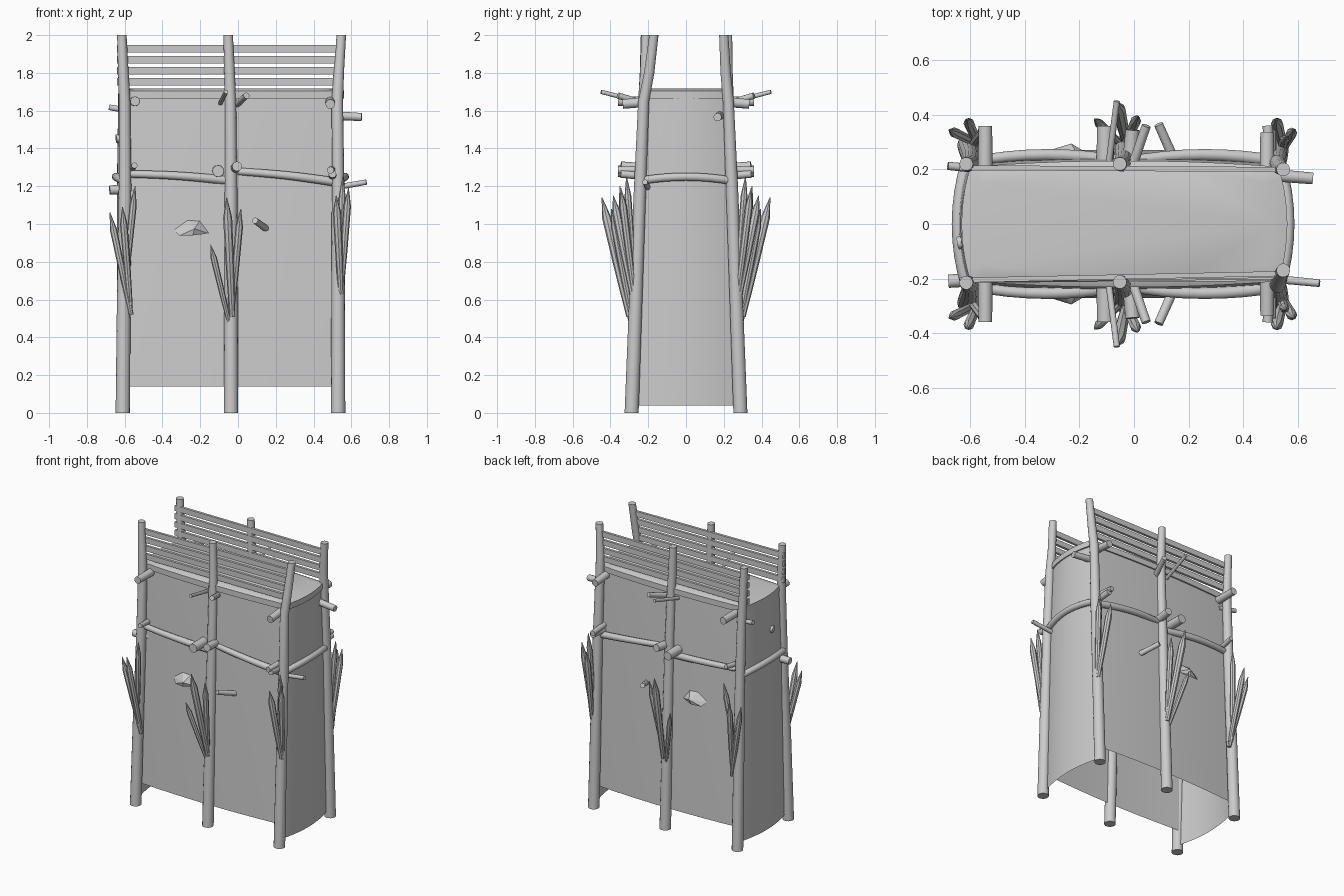
import bpy, bmesh, math
from mathutils import Vector

if "Cube" in bpy.data.objects:
    bpy.data.objects.remove(bpy.data.objects["Cube"])


def finish(name, bm, smooth=True):
    bmesh.ops.recalc_face_normals(bm, faces=bm.faces)
    me = bpy.data.meshes.new(name)
    bm.to_mesh(me)
    bm.free()
    ob = bpy.data.objects.new(name, me)
    bpy.context.collection.objects.link(ob)
    if smooth:
        bpy.ops.object.select_all(action='DESELECT')
        ob.select_set(True)
        bpy.context.view_layer.objects.active = ob
        bpy.ops.object.shade_smooth_by_angle(angle=math.radians(40))
    return ob


def tube(name, pts, radii, sides=12, flat=False):
    """Capped round pole through pts with a radius per point."""
    bm = bmesh.new()
    pts = [Vector(p) for p in pts]
    rings = []
    for i, p in enumerate(pts):
        d = (pts[min(i + 1, len(pts) - 1)] - pts[max(i - 1, 0)]).normalized()
        if flat:
            d = Vector((0, 0, 1))
        ref = Vector((0, 1, 0)) if abs(d.y) < 0.8 else Vector((0, 0, 1))
        u = d.cross(ref).normalized()
        v = d.cross(u)
        rings.append([bm.verts.new(p + radii[i] * (math.cos(a) * u + math.sin(a) * v))
                      for a in (2 * math.pi * k / sides for k in range(sides))])
    for a, b in zip(rings, rings[1:]):
        for k in range(sides):
            n = (k + 1) % sides
            bm.faces.new((a[k], a[n], b[n], b[k]))
    bm.faces.new(rings[0])
    bm.faces.new(rings[-1])
    return finish(name, bm)


def stick(name, a, b, r):
    return tube(name, [a, b], [r, r * 0.93], 12)


def sheet(name, rows, n=14):
    """Bowed cloth: rows of (start, end, outward bulge vector)."""
    bm = bmesh.new()
    grid = []
    for a, b, bulge in rows:
        a, b, bulge = Vector(a), Vector(b), Vector(bulge)
        grid.append([bm.verts.new(a.lerp(b, t) + bulge * (1 - (2 * t - 1) ** 2))
                     for t in (i / n for i in range(n + 1))])
    for r0, r1 in zip(grid, grid[1:]):
        for i in range(n):
            bm.faces.new((r0[i], r0[i + 1], r1[i + 1], r1[i]))
    return finish(name, bm)


# posts: x wander at heights 0, .6, 1.2, 1.65, 1.8, 2
heights = (0, 0.6, 1.2, 1.65, 1.8, 2)
post_r = (0.038, 0.036, 0.033, 0.03, 0.028, 0.025)
post_x = {'left': (-0.61, -0.605, -0.598, -0.6, -0.607, -0.615),
          'middle': (-0.037, -0.037, -0.037, -0.04, -0.045, -0.052),
          'right': (0.53, 0.53, 0.53, 0.526, 0.533, 0.547)}
front_top = {'left': 0.215, 'middle': 0.212, 'right': 0.17}
for s, side in ((-1, 'front'), (1, 'back')):
    for k, xs in post_x.items():
        top = front_top[k] if s < 0 else {'left': 0.22, 'middle': 0.22, 'right': 0.2}[k]
        ys = (0.288, 0.266, 0.243, 0.224, (0.224 + top) / 2 - 0.002, top)
        tube(f'{side}_{k}_post', [(x, s * y, z) for x, y, z in zip(xs, ys, heights)],
             post_r, 14, True)

    # bowed wall cloth
    sheet(side + '_wall', [
        ((-0.6, s * 0.25, 0.14), (0.53, s * 0.25, 0.14), (0, s * 0.022, 0)),
        ((-0.6, s * 0.22, 1.2), (0.53, s * 0.22, 1.2), (0, s * 0.022, 0)),
        ((-0.59, s * 0.2, 1.69), (0.52, s * 0.2, 1.69), (0, s * 0.02, 0))])

    # four parapet planks
    for i in range(4):
        z = 1.754 + i * 0.0582
        bm = bmesh.new()
        bmesh.ops.create_cube(bm, size=1)
        for v in bm.verts:
            end = v.co.x > 0
            drop = 0.006 * i if s < 0 else 0
            y = (0.212 - drop if end else 0.218) - 0.012
            v.co = Vector((0.535 if end else -0.64, s * y + v.co.y * 0.018, z + v.co.z * 0.039))
        finish(f'{side}_plank_{i + 1}', bm, False)

    # curved middle rails
    for nm, x0, z0, x1, z1 in (('left', -0.6, 1.265, -0.05, 1.23),
                               ('right', -0.03, 1.28, 0.53, 1.22)):
        pts, rad = [], []
        for i in range(9):
            t = i / 8
            pts.append((x0 + (x1 - x0) * t,
                        s * (0.228 + 0.026 * (1 - (2 * t - 1) ** 2)),
                        z0 + (z1 - z0) * t + 0.008 * math.sin(t * math.pi)))
            rad.append(0.019 + 0.005 * t)
        tube(f'{side}_{nm}_rail', pts, rad, 10)

    # branch stubs poking out of the walls
    for i, (a, b, r) in enumerate((
            ((-0.545, 0.17, 1.65), (-0.545, 0.36, 1.65), 0.027),
            ((0.488, 0.17, 1.65), (0.488, 0.335, 1.635), 0.027),
            ((-0.105, 0.17, 1.28), (-0.105, 0.36, 1.28), 0.033),
            ((-0.02, 0.17, 1.29), (-0.005, 0.345, 1.305), 0.028),
            ((-0.565, 0.17, 1.29), (-0.548, 0.33, 1.31), 0.017),
            ((0.5, 0.17, 1.29), (0.49, 0.36, 1.285), 0.02),
            ((0.5, 0.17, 1.25), (0.5, 0.345, 1.265), 0.022),
            ((-0.095, 0.2, 1.635), (-0.063, 0.45, 1.70), 0.012),
            ((-0.01, 0.2, 1.63), (0.045, 0.36, 1.68), 0.018),
            ((0.15, 0.23, 0.975), (0.09, 0.365, 1.018), 0.018))):
        stick(f'{side}_branch_{i + 1}', (a[0], s * a[1], a[2]), (b[0], s * b[1], b[2]), r)

    # sharpened stakes tied to each post: base, tip
    for i, (b, t, r) in enumerate((
            ((-0.565, 0.29, 0.52), (-0.678, 0.345, 1.06), 0.019),
            ((-0.57, 0.29, 0.56), (-0.612, 0.385, 1.09), 0.02),
            ((-0.605, 0.275, 0.6), (-0.545, 0.35, 1.2), 0.019),
            ((-0.045, 0.29, 0.47), (-0.145, 0.385, 0.89), 0.017),
            ((-0.03, 0.3, 0.51), (-0.06, 0.445, 1.14), 0.024),
            ((-0.035, 0.29, 0.51), (0.015, 0.395, 1.08), 0.02),
            ((0.545, 0.285, 0.63), (0.52, 0.385, 1.15), 0.022),
            ((0.545, 0.275, 0.63), (0.585, 0.345, 1.19), 0.02),
            ((0.535, 0.27, 0.65), (0.555, 0.315, 1.25), 0.018))):
        B, T = Vector((b[0], s * b[1], b[2])), Vector((t[0], s * t[1], t[2]))
        tube(f'{side}_stake_{i + 1}', [B, B.lerp(T, 0.4), B.lerp(T, 0.83), T],
             [r * 0.65, r * 0.9, r, 0.002], 8)

    # loose flake of bark on the wall
    bm = bmesh.new()
    rim = [bm.verts.new((x, s * y, z)) for x, y, z in
           ((-0.34, 0.24, 0.97), (-0.27, 0.24, 1.022), (-0.2, 0.24, 1.02),
            (-0.155, 0.25, 0.95), (-0.24, 0.285, 0.94), (-0.31, 0.27, 0.938))]
    peak = bm.verts.new((-0.23, s * 0.295, 0.975))
    for k in range(6):
        bm.faces.new((rim[k], rim[(k + 1) % 6], peak))
    bm.faces.new(rim)
    finish(side + '_bark_flake', bm, False)

# end walls and their curved rails
for s, side, x0, x1 in ((-1, 'left', -0.605, -0.6), (1, 'right', 0.525, 0.52)):
    sheet(side + '_wall', [
        ((x0, -0.25, 0.04), (x0, 0.25, 0.04), (s * 0.036, 0, 0)),
        ((x0, -0.22, 1.2), (x0, 0.22, 1.2), (s * 0.036, 0, 0)),
        ((x1, -0.2, 1.69), (x1, 0.2, 1.69), (s * 0.034, 0, 0))])
    pts = []
    for i in range(9):
        t = i / 8
        bow = 1 - (2 * t - 1) ** 2
        pts.append((x0 + s * (0.005 + 0.036 * bow), -0.235 + 0.47 * t, 1.23 + 0.02 * bow))
    tube(side + '_end_rail', pts, [0.022] * 9, 10)

# sticks poking out of the end walls
for i, (a, b, r) in enumerate((
        ((0.5, 0.18, 1.575), (0.655, 0.167, 1.566), 0.023),
        ((0.5, -0.2, 1.19), (0.68, -0.217, 1.222), 0.015),
        ((-0.55, 0.2, 1.595), (-0.682, 0.213, 1.618), 0.016),
        ((-0.58, -0.06, 1.46), (-0.645, -0.07, 1.45), 0.025),
        ((-0.55, -0.2, 1.185), (-0.68, -0.21, 1.18), 0.026))):
    stick(f'end_branch_{i + 1}', a, b, r)

# roof slab with bowed edges and a shallow raised centre
bm = bmesh.new()
outline = []
for (ax, ay), (bx, by), (nx, ny) in (((-0.6, -0.21), (0.53, -0.21), (0, -0.022)),
                                     ((0.53, -0.21), (0.53, 0.21), (0.032, 0)),
                                     ((0.53, 0.21), (-0.6, 0.21), (0, 0.022)),
                                     ((-0.6, 0.21), (-0.6, -0.21), (-0.032, 0))):
    for i in range(10):
        t = i / 10
        k = 1 - (2 * t - 1) ** 2
        outline.append((ax + (bx - ax) * t + nx * k, ay + (by - ay) * t + ny * k))
face = bm.faces.new([bm.verts.new((x, y, 1.665)) for x, y in outline])
ext = bmesh.ops.extrude_face_region(bm, geom=[face])
for v in [g for g in ext['geom'] if isinstance(g, bmesh.types.BMVert)]:
    v.co.z = 1.705
top = [g for g in ext['geom'] if isinstance(g, bmesh.types.BMFace)]
ext = bmesh.ops.extrude_face_region(bm, geom=top)
for v in [g for g in ext['geom'] if isinstance(g, bmesh.types.BMVert)]:
    v.co = Vector(((v.co.x + 0.035) * 0.9 - 0.035, v.co.y * 0.9, 1.718))
bmesh.ops.delete(bm, geom=top, context='FACES_ONLY')
finish('roof_slab', bm)
